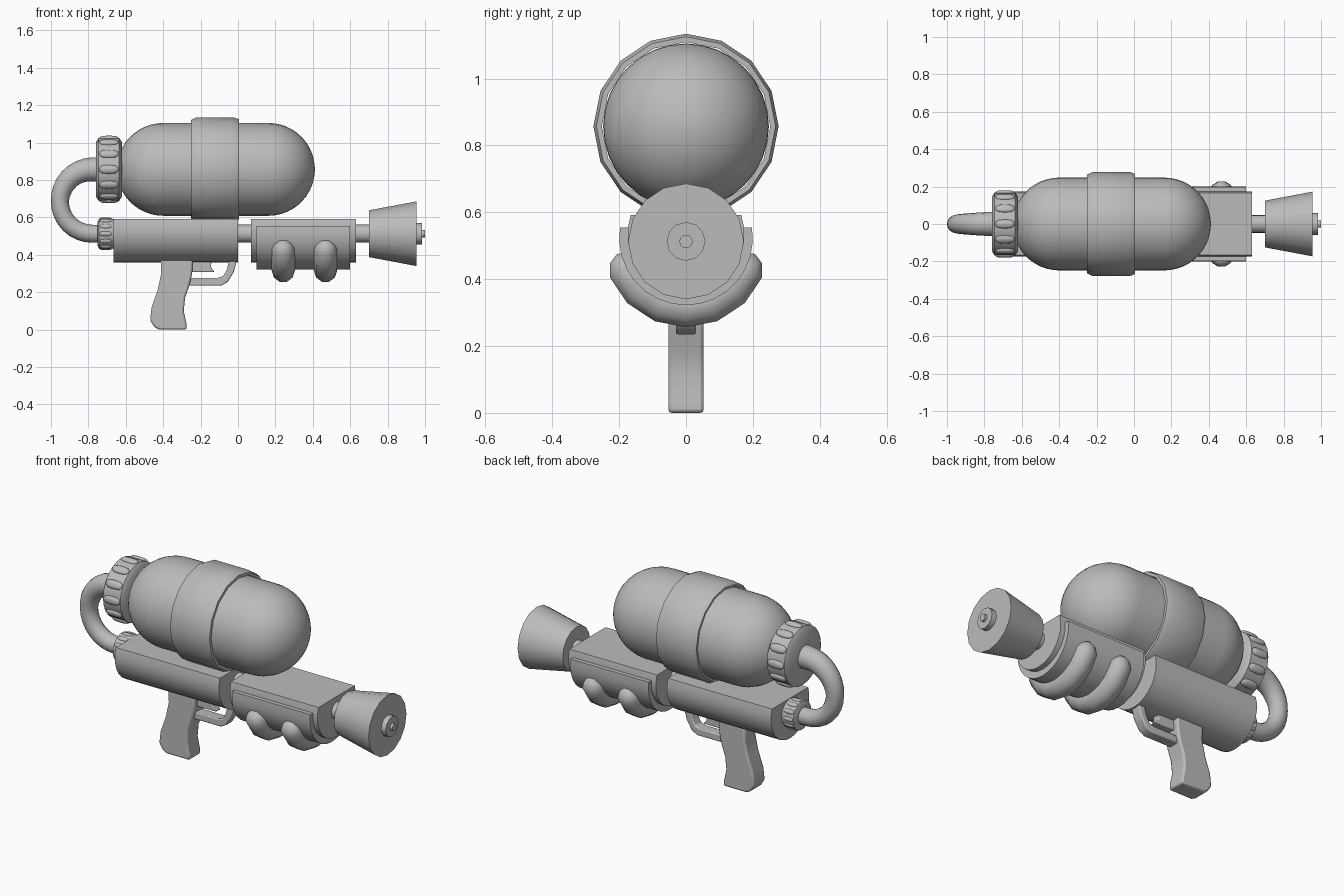
import bpy, bmesh, math
from mathutils import Vector

cube = bpy.data.objects.get("Cube")
if cube:
    bpy.data.objects.remove(cube, do_unlink=True)

GREY = (0.5, 0.5, 0.5, 1)
mat = bpy.data.materials.new("plain grey")
mat.use_nodes = True
mat.diffuse_color = GREY
mat.node_tree.nodes["Principled BSDF"].inputs["Base Color"].default_value = GREY


def finish(name, bm, angle=35, bevel=0):
    bmesh.ops.recalc_face_normals(bm, faces=bm.faces)
    mesh = bpy.data.meshes.new(name)
    bm.to_mesh(mesh)
    bm.free()
    mesh.materials.append(mat)
    obj = bpy.data.objects.new(name, mesh)
    bpy.context.collection.objects.link(obj)
    if bevel:
        mod = obj.modifiers.new("soft edges", 'BEVEL')
        mod.width, mod.segments, mod.limit_method = bevel, 2, 'ANGLE'
    bpy.ops.object.select_all(action='DESELECT')
    obj.select_set(True)
    bpy.context.view_layer.objects.active = obj
    bpy.ops.object.shade_smooth_by_angle(angle=math.radians(angle))
    return obj


def bridge(bm, a, b):
    for i in range(len(a)):
        j = (i + 1) % len(a)
        bm.faces.new((a[i], a[j], b[j], b[i]))


def lathe(name, profile, z, sides=32, closed=False, angle=35):
    """Spin (x, radius) points about a horizontal line at height z."""
    bm = bmesh.new()
    rings = []
    for x, r in profile:
        turn = [math.tau * i / sides for i in range(sides)]
        rings.append([bm.verts.new((x, r * math.sin(a), z + r * math.cos(a))) for a in turn])
    for a, b in zip(rings, rings[1:]):
        bridge(bm, a, b)
    if closed:
        bridge(bm, rings[-1], rings[0])
    else:
        bm.faces.new(rings[0])
        bm.faces.new(rings[-1])
    return finish(name, bm, angle)


def sweep(name, path, radii, normal, sides=16):
    """Round tube along a flat path."""
    bm = bmesh.new()
    rings = []
    for i, (p, r) in enumerate(zip(path, radii)):
        t = (path[min(i + 1, len(path) - 1)] - path[max(i - 1, 0)]).normalized()
        side = t.cross(normal)
        turn = [math.tau * k / sides for k in range(sides)]
        rings.append([bm.verts.new(p + r * (math.cos(a) * normal + math.sin(a) * side)) for a in turn])
    for a, b in zip(rings, rings[1:]):
        bridge(bm, a, b)
    bm.faces.new(rings[0])
    bm.faces.new(rings[-1])
    return finish(name, bm, 50)


def extrude(name, points, axis, lo, hi, bevel=0, angle=35):
    """Extrude a flat outline: (x, z) along y, or (y, z) along x."""
    bm = bmesh.new()
    put = (lambda u, v, d: (u, d, v)) if axis == 'y' else (lambda u, v, d: (d, u, v))
    a = [bm.verts.new(put(u, v, lo)) for u, v in points]
    b = [bm.verts.new(put(u, v, hi)) for u, v in points]
    bridge(bm, a, b)
    bm.faces.new(a)
    bm.faces.new(b)
    return finish(name, bm, angle, bevel)


def trough(r, centre, top, steps=16):
    """Round-bottomed outline with a flat top."""
    start = math.asin((top - centre) / r)
    span = math.pi + 2 * start
    return [(r * math.cos(start - span * i / steps), centre + r * math.sin(start - span * i / steps))
            for i in range(steps + 1)]


def knobs(name, x, z, ring, length, thick, count=12):
    """Capsule-shaped ribs around a cap."""
    bm = bmesh.new()
    for i in range(count):
        a = math.tau * i / count
        made = bmesh.ops.create_uvsphere(bm, u_segments=12, v_segments=8, radius=1)["verts"]
        for v in made:
            u, w, h = v.co
            u = math.copysign(abs(u) ** 0.6, u) if abs(u) > 1e-5 else 0
            w, h = w * thick, ring + h * thick * 0.6
            v.co = (x + u * length / 2, h * math.sin(a) + w * math.cos(a),
                    z + h * math.cos(a) - w * math.sin(a))
    finish(name, bm, 60)


TANK_Z, BARREL_Z = 0.857, 0.513

# Water tank with domed ends and its centre band
R = 0.248
arc = [math.radians(a) for a in range(3, 91, 8)] + [math.pi / 2]
tank = [(-0.40 - R * math.cos(a), R * math.sin(a)) for a in arc]
tank += [(0.163 + R * math.cos(a), R * math.sin(a)) for a in reversed(arc)]
lathe("tank", tank, TANK_Z, 32)
lathe("tank_band", [(-0.25, 0.252), (-0.25, 0.264), (-0.225, 0.277), (-0.02, 0.277),
                    (0.005, 0.268), (0.005, 0.252)], TANK_Z, 16, closed=True, angle=30)

# Screw caps with ribs
lathe("tank_cap", [(-0.76, 0.145), (-0.745, 0.168), (-0.635, 0.168), (-0.62, 0.145)], TANK_Z, 24)
knobs("tank_cap_ribs", -0.69, TANK_Z, 0.166, 0.105, 0.024)
lathe("hose_collar", [(-0.75, 0.065), (-0.742, 0.082), (-0.675, 0.082), (-0.66, 0.075)], BARREL_Z, 24)
knobs("hose_collar_ribs", -0.708, BARREL_Z, 0.08, 0.065, 0.013)

# Feed hose bending from the tank down to the barrel
bend_r = (TANK_Z - BARREL_Z) / 2
mid = (TANK_Z + BARREL_Z) / 2
hose = [Vector((-0.70, 0, TANK_Z))]
hose += [Vector((-0.78 - bend_r * math.sin(a), 0, mid + bend_r * math.cos(a)))
         for a in [math.pi * i / 16 for i in range(17)]]
hose.append(Vector((-0.70, 0, BARREL_Z)))
sweep("hose", hose, [0.066 - 0.018 * min(1, i / 9) for i in range(len(hose))], Vector((0, 1, 0)))

# Body and sliding pump
extrude("rear_body", trough(0.175, 0.535, 0.592), 'x', -0.665, 0.0)
extrude("pump_core", trough(0.175, 0.535, 0.592), 'x', 0.07, 0.63)
extrude("pump_shell", trough(0.2, 0.522, 0.555), 'x', 0.10, 0.60)
for label, x in (("rear", 0.242), ("front", 0.468)):
    turns = [math.radians(a) for a in (-172, -166, -158, -135, -112, -90, -68, -45, -22, -14, -8)]
    path = [Vector((x, 0.19 * math.cos(a), 0.505 + 0.19 * math.sin(a))) for a in turns]
    radii = [0.02, 0.047] + [0.062] * 7 + [0.047, 0.02]
    sweep("pump_grip_" + label, path, radii, Vector((1, 0, 0)), 10)

# Barrel rod, nozzle and tip
lathe("barrel_rod", [(-0.05, 0.048), (0.75, 0.048)], BARREL_Z, 16)
lathe("nozzle", [(0.70, 0.125), (0.955, 0.173)], BARREL_Z, 16)
lathe("nozzle_tip", [(0.95, 0.058), (0.985, 0.058), (0.985, 0.02), (1.0, 0.02)], BARREL_Z, 12)

# Handle, trigger and guard
handle = [(-0.415, 0.40), (-0.41, 0.30), (-0.43, 0.21), (-0.462, 0.12), (-0.47, 0.05),
          (-0.445, 0.012), (-0.42, 0.0), (-0.275, 0.0), (-0.275, 0.03), (-0.29, 0.10),
          (-0.283, 0.17), (-0.262, 0.23), (-0.245, 0.30), (-0.242, 0.40)]
extrude("handle", handle, 'y', -0.053, 0.053, 0.01)
extrude("trigger", [(-0.27, 0.38), (-0.27, 0.308), (-0.125, 0.308), (-0.145, 0.335), (-0.14, 0.38)],
        'y', -0.022, 0.022, 0.005)
guard = [(-0.28, 0.277), (-0.28, 0.235), (-0.09, 0.235), (-0.055, 0.255), (-0.022, 0.31), (-0.004, 0.38),
         (-0.045, 0.38), (-0.06, 0.32), (-0.08, 0.285), (-0.11, 0.277)]
extrude("trigger_guard", guard, 'y', -0.03, 0.03, 0.006)
